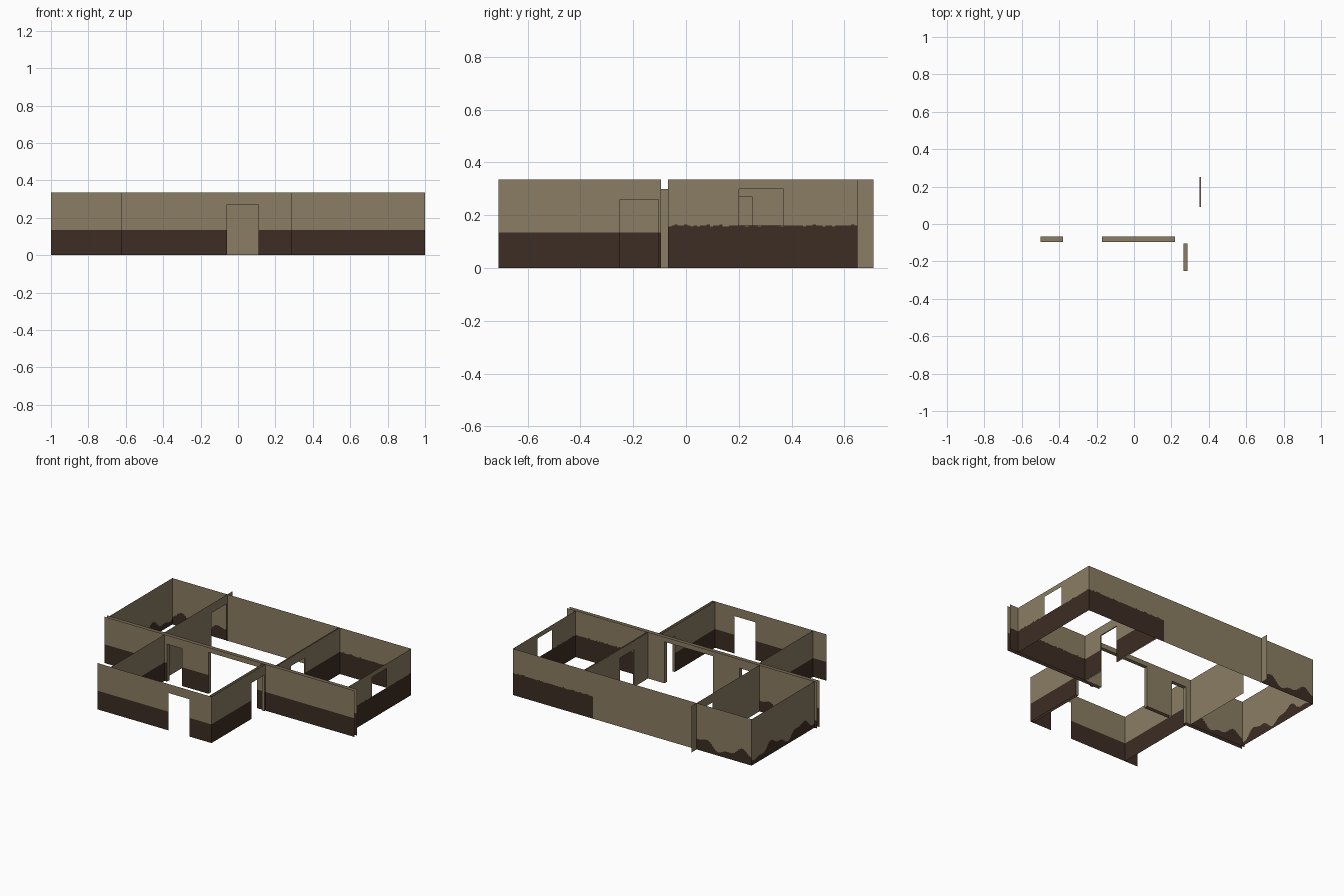
import bpy, bmesh, math, random

if "Cube" in bpy.data.objects:
    bpy.data.objects.remove(bpy.data.objects["Cube"])
random.seed(3)
H = 0.335

def mat(name, c):
    m = bpy.data.materials.new(name)
    m.diffuse_color = (*c, 1)
    m.use_nodes = True
    m.node_tree.nodes["Principled BSDF"].inputs["Base Color"].default_value = m.diffuse_color
    return m

MATS = [mat("tan plaster", (0.26, 0.205, 0.125)), mat("dark brown dado", (0.045, 0.026, 0.017))]

def finish(name, bm):
    bmesh.ops.remove_doubles(bm, verts=bm.verts, dist=1e-5)
    me = bpy.data.meshes.new(name)
    bm.to_mesh(me)
    bm.free()
    for m in MATS:
        me.materials.append(m)
    ob = bpy.data.objects.new(name, me)
    bpy.context.collection.objects.link(ob)

def wall(name, axis, at, a, b, dark=0.0, holes=(), wave=None, jag=0.0):
    """Thin wall sheet along an axis; holes are (start, end, z0, z1); lower band is dark."""
    bm = bmesh.new()
    cuts = {a, b}
    for h in holes:
        cuts |= {h[0], h[1]}
    if wave or jag:
        n = int((b - a) / 0.012)
        cuts |= {a + (b - a) * i / n for i in range(n + 1)}
    cuts = sorted(cuts)
    for s, e in zip(cuts, cuts[1:]):
        mid = (s + e) / 2
        d = wave(mid) if wave else dark + random.choice((0, 0, 0, 1, -0.5)) * jag
        mine = [h for h in holes if h[0] < mid < h[1]]
        zs = {0, H, d}
        for h in mine:
            zs |= {h[2], h[3]}
        zs = sorted(zs)
        for z0, z1 in zip(zs, zs[1:]):
            zm = (z0 + z1) / 2
            if any(h[2] < zm < h[3] for h in mine):
                continue
            pts = [(s, z0), (e, z0), (e, z1), (s, z1)]
            f = bm.faces.new([bm.verts.new((t, at, z) if axis == 'x' else (at, t, z)) for t, z in pts])
            f.material_index = 1 if zm < d else 0
    finish(name, bm)

def door_lining(name, axis, c0, c1, a, b, top):
    """Jambs and lintel joining the two sheets of a thick wall."""
    bm = bmesh.new()
    path = [(a, 0), (a, top), (b, top), (b, 0)]
    for (s, z), (e, y) in zip(path, path[1:]):
        pts = [(s, c0, z), (e, c0, y), (e, c1, y), (s, c1, z)]
        bm.faces.new([bm.verts.new((t, c, w) if axis == 'x' else (c, t, w)) for t, c, w in pts])
    finish(name, bm)

def ripple(t):
    return 0.06 + 0.03 * math.sin(t * 19) + 0.012 * math.sin(t * 47)

L, R, B = -0.98, 0.93, 0.65          # rear block outer walls
F0, F1 = -0.095, -0.068              # the two sheets of the long middle wall
P, Q = -0.54, 0.355                  # partitions
door_s, door_w = (-0.5, -0.38, 0, 0.27), (-0.17, 0.22, 0, 0.30)

# Front room
wall("front_wall", 'x', -0.71, -0.625, 0.285, 0.135, [(-0.06, 0.11, 0, 0.27)])
wall("front_room_left_wall", 'y', -0.52, -0.71, F0, 0.135)
side_door = (-0.25, -0.105, 0, 0.26)
for n, x in (("inner", 0.265), ("outer", 0.285)):
    wall("front_room_right_wall_" + n, 'y', x, -0.71, F0, 0.135, [side_door])
door_lining("side_door_lining", 'y', 0.265, 0.285, -0.25, -0.105, 0.26)

# Long middle wall
wall("middle_wall_front_sheet", 'x', F0, -1, 1, 0.135, [door_s, door_w])
wall("middle_wall_back_left", 'x', F1, -1, P, wave=ripple)
wall("middle_wall_back_centre", 'x', F1, P, Q, 0, [door_s, door_w])
wall("middle_wall_back_right", 'x', F1, Q, 1, 0.16, jag=0.005)
for n, d in (("small", door_s), ("wide", door_w)):
    door_lining(n + "_door_lining", 'x', F0, F1, d[0], d[1], d[3])

# Rear outer walls
wall("back_wall_left", 'x', B, L, P, wave=ripple)
wall("back_wall_centre", 'x', B, P, 0.29)
wall("back_wall_right", 'x', B, 0.29, R, 0.16, jag=0.005)
wall("left_wall", 'y', L, F1, B, wave=ripple)
wall("right_wall", 'y', R, F1, B, 0.16, [(0.2, 0.37, 0.16, 0.30)], jag=0.005)

# Partitions, the left one running past the back wall
wall("left_partition", 'y', P, F1, 0.71, 0, [(0.47, 0.64, 0, 0.27)])
inner_door = (0.09, 0.25, 0, 0.27)
wall("right_partition_centre_side", 'y', Q - 0.004, F1, B, 0, [inner_door])
wall("right_partition_room_side", 'y', Q + 0.004, F1, B, 0.16, [inner_door])
door_lining("inner_door_lining", 'y', Q - 0.004, Q + 0.004, 0.09, 0.25, 0.27)
